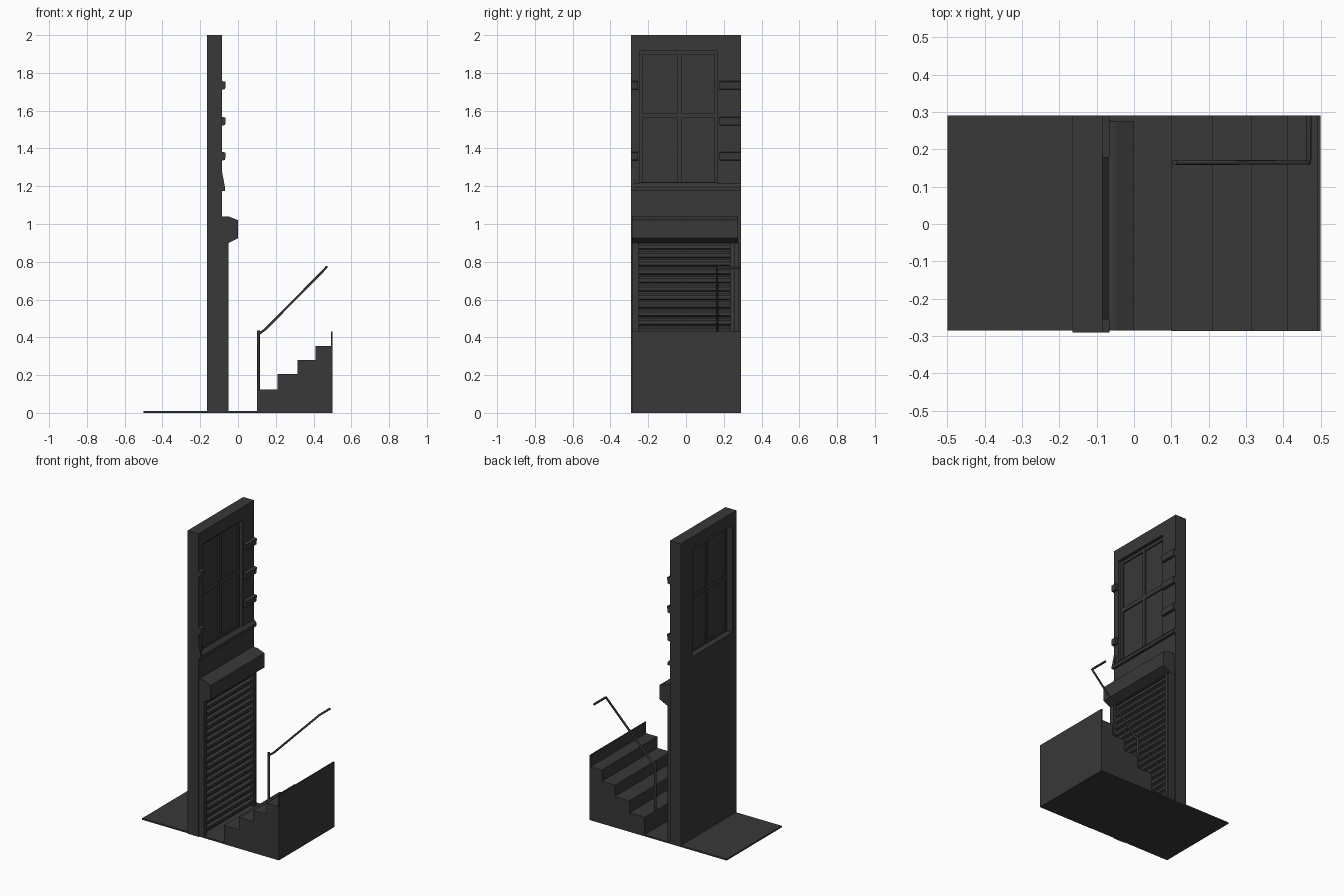
import bpy, bmesh
from mathutils import Vector

if "Cube" in bpy.data.objects:
    bpy.data.objects.remove(bpy.data.objects["Cube"])

dark = bpy.data.materials.new("dark_grey")
dark.diffuse_color = (0.04, 0.04, 0.04, 1)
dark.use_nodes = True
dark.node_tree.nodes["Principled BSDF"].inputs["Base Color"].default_value = dark.diffuse_color


def extrude_profile(name, pts, y0, y1):
    """Closed x/z outline swept along y."""
    bm = bmesh.new()
    face = bm.faces.new([bm.verts.new((x, y0, z)) for x, z in pts])
    ext = bmesh.ops.extrude_face_region(bm, geom=[face])
    bmesh.ops.translate(bm, vec=(0, y1 - y0, 0),
                        verts=[v for v in ext["geom"] if isinstance(v, bmesh.types.BMVert)])
    bmesh.ops.recalc_face_normals(bm, faces=bm.faces)
    me = bpy.data.meshes.new(name)
    bm.to_mesh(me)
    bm.free()
    me.materials.append(dark)
    ob = bpy.data.objects.new(name, me)
    bpy.context.collection.objects.link(ob)
    return ob


def box(name, x0, x1, y0, y1, z0, z1):
    return extrude_profile(name, [(x0, z0), (x1, z0), (x1, z1), (x0, z1)], y0, y1)


# pavement and facade wall with a window opening
box("pavement", -0.5, 0.5, -0.285, 0.29, 0, 0.01)
wall = box("wall", -0.165, -0.085, -0.29, 0.29, 0, 2)
cutter = box("window_cutter", -0.3, 0.1, -0.247, 0.166, 1.21, 1.915)
cutter.hide_render = True
mod = wall.modifiers.new("opening", 'BOOLEAN')
mod.object = cutter
mod.solver = 'EXACT'
bpy.context.view_layer.objects.active = wall
bpy.ops.object.modifier_apply(modifier=mod.name)
bpy.data.objects.remove(cutter)

# window: glass, outer frame and glazing bars
box("window_glass", -0.122, -0.115, -0.24, 0.16, 1.215, 1.91)
for i, (y0, y1) in enumerate([(-0.247, -0.23), (-0.045, -0.024), (0.15, 0.166)]):
    box(f"window_upright_{i}", -0.128, -0.105, y0, y1, 1.21, 1.915)
for i, (z0, z1) in enumerate([(1.21, 1.222), (1.56, 1.587), (1.895, 1.915)]):
    box(f"window_rail_{i}", -0.127, -0.106, -0.24, 0.16, z0, z1)

# sloping sill with a taller wedge at the left edge
extrude_profile("window_sill", [(-0.09, 1.175), (-0.068, 1.175), (-0.068, 1.195), (-0.09, 1.22)],
                -0.29, 0.29)
extrude_profile("sill_end", [(-0.09, 1.175), (-0.068, 1.175), (-0.07, 1.2), (-0.085, 1.28)],
                -0.29, -0.27)

# projecting stones beside the window
for i, z in enumerate([1.335, 1.52, 1.71]):
    stone = [(-0.09, z), (-0.068, z + 0.004), (-0.065, z + 0.043), (-0.09, z + 0.048)]
    extrude_profile(f"right_stone_{i}", stone, 0.178, 0.29)
    if i != 1:
        extrude_profile(f"left_stone_{i}", stone, -0.29, -0.255)

# roller shutter housing and guide rails
extrude_profile("shutter_housing", [(-0.09, 0.9), (-0.05, 0.9), (0, 0.925), (0, 1.02),
                                    (-0.05, 1.04), (-0.09, 1.04)], -0.285, 0.275)
box("shutter_guide_left", -0.09, -0.05, -0.285, -0.25, 0.01, 0.9)
box("shutter_guide_right", -0.09, -0.05, 0.233, 0.257, 0.01, 0.9)
box("shutter_guide_edge", -0.09, -0.058, 0.257, 0.277, 0.01, 0.9)

# shutter curtain as one ribbed profile
count, pitch = 20, 0.89 / 20
ribs = [(-0.09, 0.01)]
for i in range(count):
    z = 0.01 + i * pitch
    ribs += [(-0.076, z), (-0.076, z + 0.2 * pitch), (-0.06, z + 0.35 * pitch),
             (-0.06, z + 0.75 * pitch)]
ribs += [(-0.076, 0.9), (-0.09, 0.9)]
extrude_profile("shutter_slats", ribs, -0.25, 0.233)

# steps with a thin end panel
extrude_profile("steps", [(0.1, 0), (0.5, 0), (0.5, 0.43), (0.492, 0.43), (0.492, 0.355),
                          (0.41, 0.355), (0.41, 0.28), (0.315, 0.28), (0.315, 0.205),
                          (0.21, 0.205), (0.21, 0.125), (0.1, 0.125)], -0.287, 0.29)


# handrail tubes
def tube(name, points, radius):
    cu = bpy.data.curves.new(name, 'CURVE')
    cu.dimensions = '3D'
    cu.bevel_depth = radius
    cu.bevel_resolution = 1
    cu.use_fill_caps = True
    sp = cu.splines.new('POLY')
    sp.points.add(len(points) - 1)
    for p, co in zip(sp.points, points):
        p.co = (*Vector(co), 1)
    cu.materials.append(dark)
    bpy.context.collection.objects.link(bpy.data.objects.new(name, cu))


tube("handrail_post", [(0.109, 0.165, 0.12), (0.109, 0.165, 0.435)], 0.008)
tube("handrail", [(0.107, 0.165, 0.415), (0.145, 0.165, 0.443), (0.468, 0.165, 0.77),
                  (0.468, 0.175, 0.772), (0.468, 0.29, 0.772)], 0.007)
